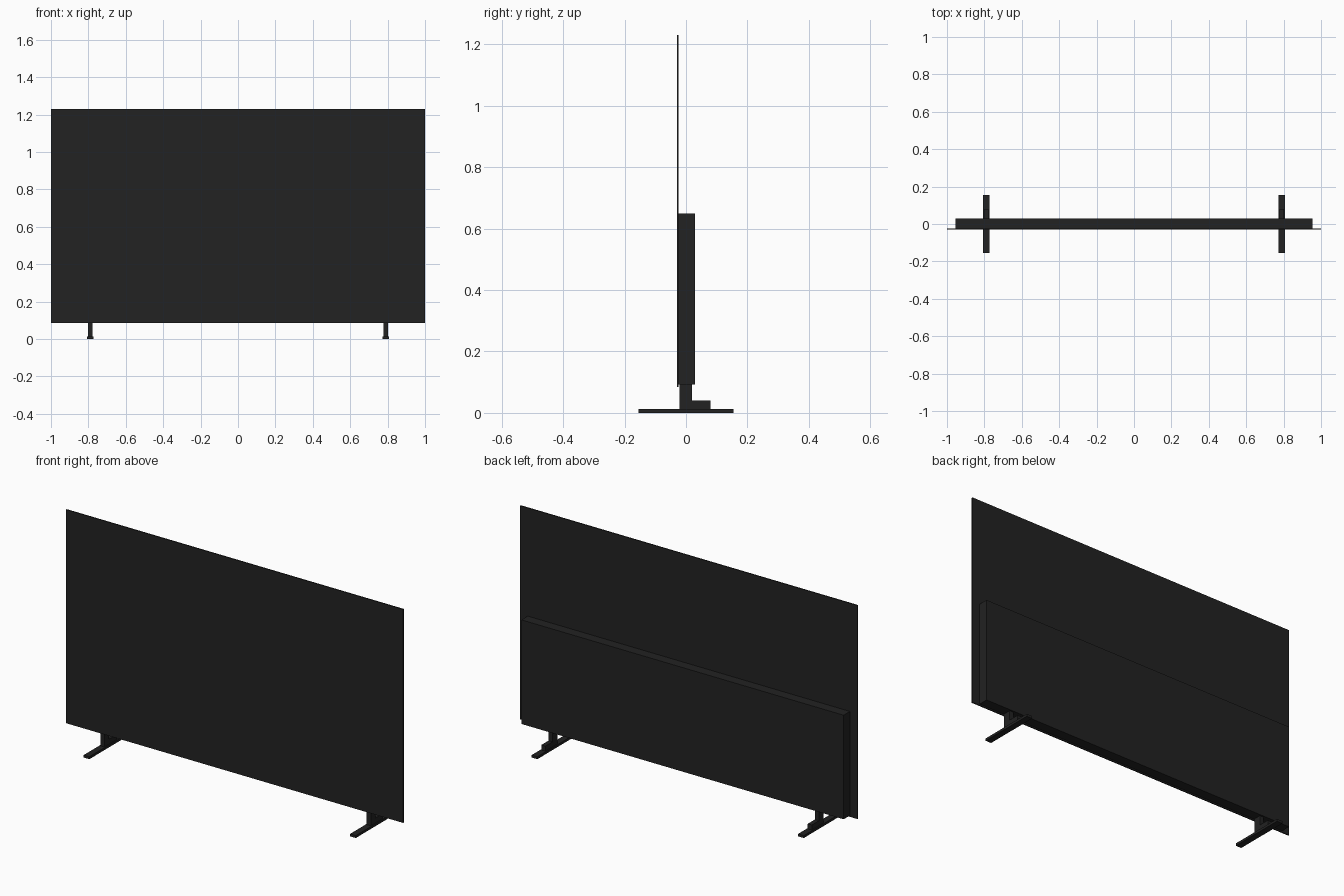
import bpy
import bmesh
from mathutils import Vector

cube = bpy.data.objects.get("Cube")
if cube:
    bpy.data.objects.remove(cube, do_unlink=True)


def make_material(name, color):
    mat = bpy.data.materials.new(name)
    mat.use_nodes = True
    mat.diffuse_color = color
    mat.node_tree.nodes["Principled BSDF"].inputs["Base Color"].default_value = color
    return mat


black = make_material("matte black", (0.016, 0.016, 0.016, 1))


def box(name, low, high):
    """Box between two opposite corners."""
    low, high = Vector(low), Vector(high)
    bm = bmesh.new()
    bmesh.ops.create_cube(bm, size=1)
    bmesh.ops.scale(bm, vec=high - low, verts=bm.verts)
    bmesh.ops.translate(bm, vec=(low + high) / 2, verts=bm.verts)
    mesh = bpy.data.meshes.new(name)
    bm.to_mesh(mesh)
    bm.free()
    mesh.materials.append(black)
    obj = bpy.data.objects.new(name, mesh)
    bpy.context.collection.objects.link(obj)
    return obj


# Thin display panel
box("screen_panel", (-1, -0.03, 0.085), (1, -0.024, 1.23))

# Electronics housing on the lower back
box("rear_housing", (-0.955, -0.024, 0.092), (0.955, 0.029, 0.65))

# Stand: a flat foot, an upright and a rear brace on each side
for side, x in (("left", 0.79), ("right", -0.79)):
    box(side + "_foot", (x - 0.017, -0.155, 0), (x + 0.017, 0.155, 0.013))
    box(side + "_upright", (x - 0.012, -0.021, 0.013), (x + 0.012, 0.02, 0.092))
    box(side + "_brace", (x - 0.012, 0.02, 0.013), (x + 0.012, 0.08, 0.04))
